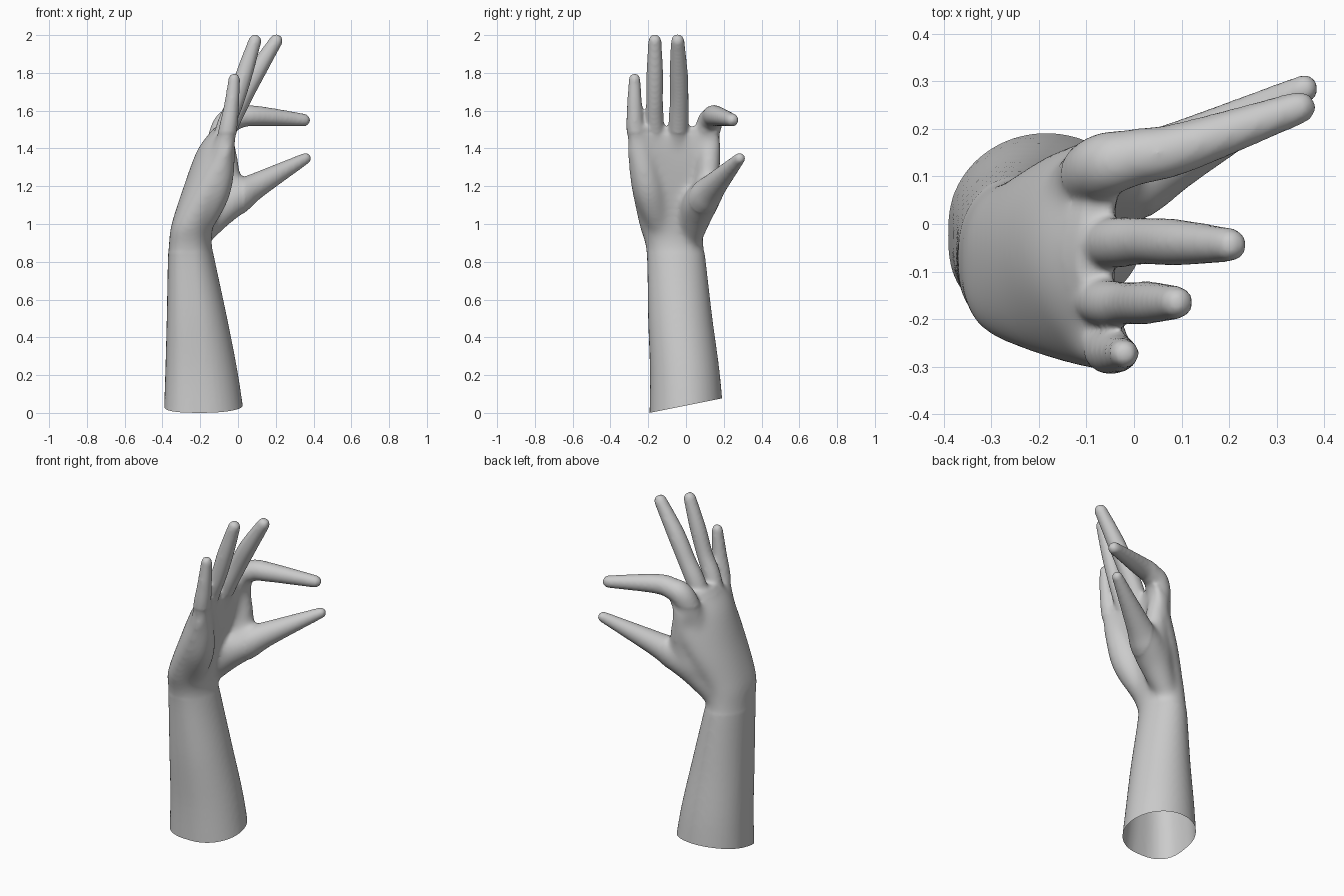
import bpy, bmesh, math
from mathutils import Vector

if "Cube" in bpy.data.objects:
    bpy.data.objects.remove(bpy.data.objects["Cube"])


def smooth_rows(rows, steps):
    """Catmull-Rom interpolation through rows of numbers."""
    pts = [rows[0]] + rows + [rows[-1]]
    out = []
    for i in range(1, len(pts) - 2):
        p0, p1, p2, p3 = pts[i - 1:i + 3]
        for k in range(steps):
            t = k / steps
            out.append([0.5 * (2 * b + (c - a) * t + (2 * a - 5 * b + 4 * c - d) * t * t
                               + (3 * b - a - 3 * c + d) * t ** 3)
                        for a, b, c, d in zip(p0, p1, p2, p3)])
    out.append(list(rows[-1]))
    return out


def skin(bm, rings):
    """Close a stack of equal rings into a solid."""
    loops = [[bm.verts.new(p) for p in ring] for ring in rings]
    n = len(loops[0])
    faces = [bm.faces.new((a[i], a[(i + 1) % n], b[(i + 1) % n], b[i]))
             for a, b in zip(loops, loops[1:]) for i in range(n)]
    faces += [bm.faces.new(loops[0][::-1]), bm.faces.new(loops[-1])]
    bmesh.ops.recalc_face_normals(bm, faces=faces)


def add_palm(bm, rows, n=40):
    """Loft of ellipses, cupped towards +x, with a fuller outer back corner."""
    rings = []
    for z, cx, cy, rx, ry in smooth_rows(rows, 6):
        full = 0.13 * max(0, min(1, (1.35 - z) / 0.4))
        cup = 0.08 * max(0, min(1, (z - 0.97) / 0.4))
        ring = []
        for i in range(n):
            a = math.tau * i / n
            c, s = math.cos(a), math.sin(a)
            k = 1 + full * math.sin(2 * a) ** 2 if c < 0 and s < 0 else 1
            ring.append((cx + k * rx * c + cup * s * s, cy + k * ry * s, z))
        rings.append(ring)
    skin(bm, rings)


def add_digit(bm, rows, n=20):
    """Tapered tube through (x, y, z, radius) with rounded ends."""
    path = [(Vector(p[:3]), p[3]) for p in smooth_rows(rows, 8)]
    spine = []
    for i, (p, r) in enumerate(path):
        d = (path[min(i + 1, len(path) - 1)][0] - path[max(i - 1, 0)][0]).normalized()
        spine.append((p, r, d))
    angles = [math.radians(15 * k) for k in range(1, 6)]
    p, r, d = spine[0]
    head = [(p - d * r * math.sin(a), r * math.cos(a), d) for a in reversed(angles)]
    p, r, d = spine[-1]
    tail = [(p + d * r * math.sin(a), r * math.cos(a), d) for a in angles]
    rings = []
    for p, r, d in head + spine + tail:
        u = d.cross(Vector((0, 1, 0))).normalized()
        v = d.cross(u)
        rings.append([p + r * (u * math.cos(math.tau * i / n) + v * math.sin(math.tau * i / n))
                      for i in range(n)])
    skin(bm, rings)


bm = bmesh.new()

# forearm, wrist and palm: z, centre x, centre y, radius x, radius y
add_palm(bm, [
    (-0.10, -0.175, 0.005, 0.22, 0.20),
    (0.20, -0.192, -0.005, 0.193, 0.185),
    (0.50, -0.217, -0.03, 0.16, 0.17),
    (0.80, -0.246, -0.05, 0.125, 0.155),
    (0.90, -0.252, -0.062, 0.113, 0.155),
    (1.00, -0.24, -0.075, 0.112, 0.174),
    (1.20, -0.185, -0.066, 0.103, 0.225),
    (1.40, -0.13, -0.062, 0.082, 0.25),
    (1.515, -0.085, -0.055, 0.035, 0.22)])

# fingers, thumb and fleshy pads
digits = {
    "little": [(-0.10, -0.22, 1.22, .04), (-0.06, -0.262, 1.46, .05),
               (-0.035, -0.272, 1.62, .041), (-0.02, -0.272, 1.768, .031)],
    "ring": [(-0.15, -0.14, 1.25, .04), (-0.065, -0.165, 1.52, .049),
             (-0.012, -0.166, 1.65, .045), (0.035, -0.165, 1.8, .045), (0.09, -0.165, 1.97, .035)],
    "middle": [(-0.15, -0.05, 1.25, .04), (-0.05, -0.04, 1.52, .053),
               (0.02, -0.036, 1.66, .05), (0.095, -0.039, 1.8, .049), (0.202, -0.044, 1.97, .036)],
    "index": [(-0.16, 0.04, 1.2, .05), (-0.078, 0.115, 1.5, .068), (0.0, 0.14, 1.563, .06),
              (0.1, 0.16, 1.572, .054), (0.348, 0.245, 1.55, .035)],
    "thumb": [(-0.24, 0.02, 0.88, .05), (-0.1, 0.06, 1.07, .092), (0.0, 0.1, 1.145, .09),
              (0.1, 0.15, 1.205, .068), (0.358, 0.284, 1.347, .031)],
    "thumb_web": [(-0.1, 0.08, 1.1, .08), (-0.05, 0.118, 1.255, .062), (-0.075, 0.125, 1.42, .06)],
    "heel_pad": [(-0.24, -0.11, 0.9, .05), (-0.12, -0.198, 1.18, .085), (-0.06, -0.26, 1.47, .05)],
}
for rows in digits.values():
    add_digit(bm, rows)

mesh = bpy.data.meshes.new("hand")
bm.to_mesh(mesh)
bm.free()
hand = bpy.data.objects.new("hand", mesh)
bpy.context.collection.objects.link(hand)

# fuse everything into one skin
fuse = hand.modifiers.new("fuse", 'REMESH')
fuse.mode = 'VOXEL'
fuse.voxel_size = 0.01
relax = hand.modifiers.new("relax", 'SMOOTH')
relax.factor = 0.5
relax.iterations = 10
deps = bpy.context.evaluated_depsgraph_get()
fused = bpy.data.meshes.new_from_object(hand.evaluated_get(deps))
hand.modifiers.clear()
hand.data = fused

bm = bmesh.new()
bm.from_mesh(fused)
# soften the palm where pads and knuckles merge
palm = [v for v in bm.verts if 0.85 < v.co.z < 1.48 and v.co.x < 0.03]
for _ in range(30):
    bmesh.ops.smooth_vert(bm, verts=palm, factor=0.5,
                          use_axis_x=True, use_axis_y=True, use_axis_z=True)
# open, slanted cut at the end of the forearm
bmesh.ops.bisect_plane(bm, geom=bm.verts[:] + bm.edges[:] + bm.faces[:],
                       plane_co=(0, -0.195, 0), plane_no=(0, -0.2, 1), clear_inner=True)
for f in bm.faces:
    f.smooth = True
bm.to_mesh(fused)
bm.free()
